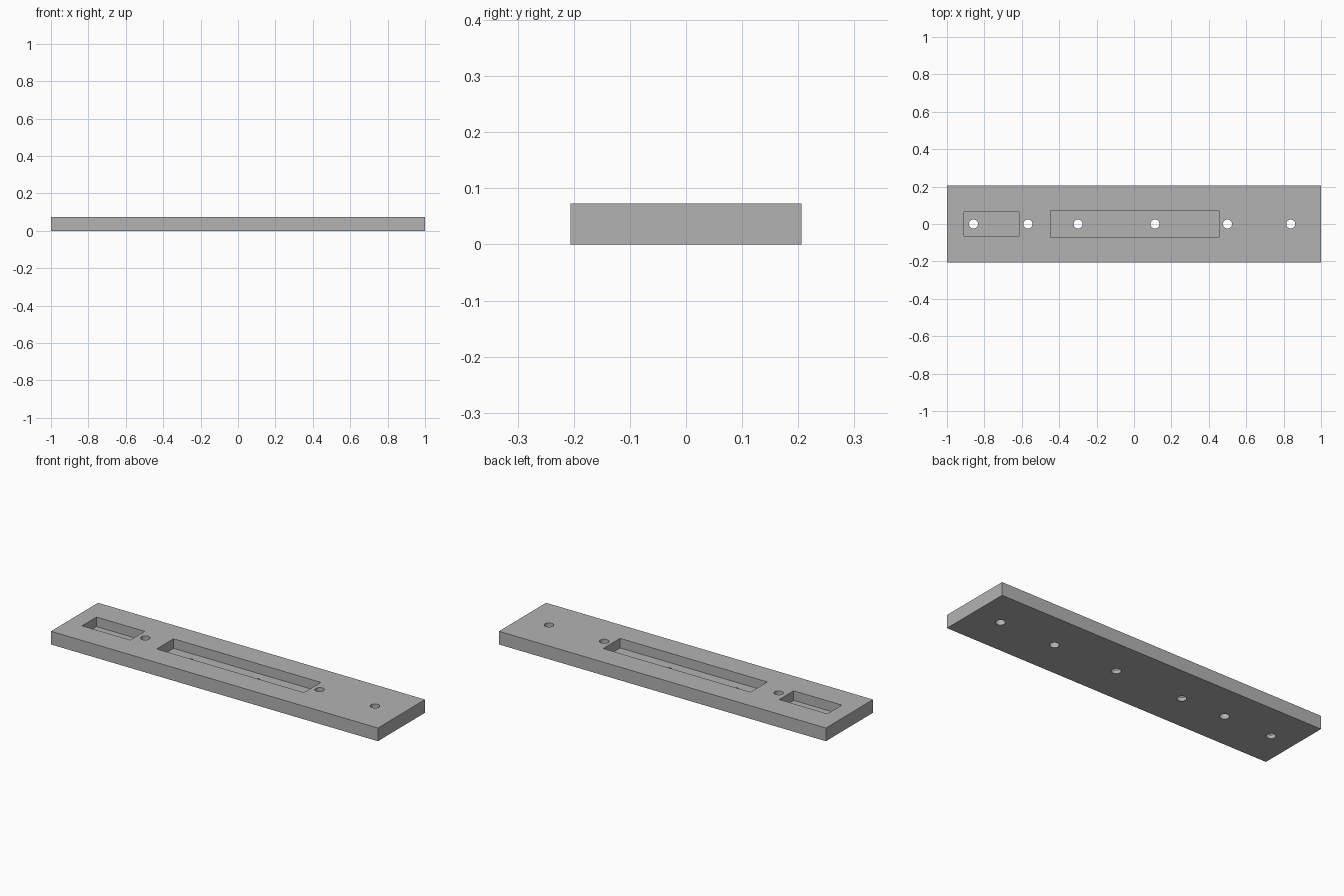
import bpy

if "Cube" in bpy.data.objects:
    bpy.data.objects.remove(bpy.data.objects["Cube"], do_unlink=True)

LENGTH, WIDTH, HEIGHT = 2.0, 0.412, 0.073
POCKET_FLOOR = 0.02
HOLE_RADIUS = 0.024

grey = bpy.data.materials.new("plain grey")
grey.use_nodes = True
grey.diffuse_color = (0.45, 0.45, 0.45, 1)
grey.node_tree.nodes["Principled BSDF"].inputs["Base Color"].default_value = grey.diffuse_color


def box(name, x0, x1, width, z0, z1):
    bpy.ops.mesh.primitive_cube_add(size=1, location=((x0 + x1) / 2, 0, (z0 + z1) / 2))
    obj = bpy.context.object
    obj.name = name
    obj.scale = (x1 - x0, width, z1 - z0)
    bpy.ops.object.transform_apply(location=True, rotation=False, scale=True)
    obj.data.materials.append(grey)
    return obj


def hole(name, x):
    bpy.ops.mesh.primitive_cylinder_add(vertices=32, radius=HOLE_RADIUS, depth=1, location=(x, 0, 0))
    obj = bpy.context.object
    obj.name = name
    obj.data.materials.append(grey)
    return obj


# Flat rectangular plate
plate = box("mounting_plate", -LENGTH / 2, LENGTH / 2, WIDTH, 0, HEIGHT)

# Two blind pockets in the top, then a row of through holes
cutters = [
    box("short_pocket_cutter", -0.91, -0.615, 0.126, POCKET_FLOOR, 0.2),
    box("long_pocket_cutter", -0.446, 0.455, 0.147, POCKET_FLOOR, 0.2),
]
for x in (-0.858, -0.567, -0.299, 0.112, 0.50, 0.838):
    cutters.append(hole("hole_cutter", x))

# Cut the plate and discard the cutters
for cutter in cutters:
    cutter.hide_render = True
    cut = plate.modifiers.new("cut", "BOOLEAN")
    cut.operation = "DIFFERENCE"
    cut.solver = "EXACT"
    cut.object = cutter
    bpy.context.view_layer.objects.active = plate
    bpy.ops.object.modifier_apply(modifier=cut.name)
    bpy.data.objects.remove(cutter, do_unlink=True)

# Smooth hole walls with crisp rims
bpy.ops.object.select_all(action="DESELECT")
plate.select_set(True)
bpy.context.view_layer.objects.active = plate
bpy.ops.object.shade_smooth_by_angle(angle=0.5)
